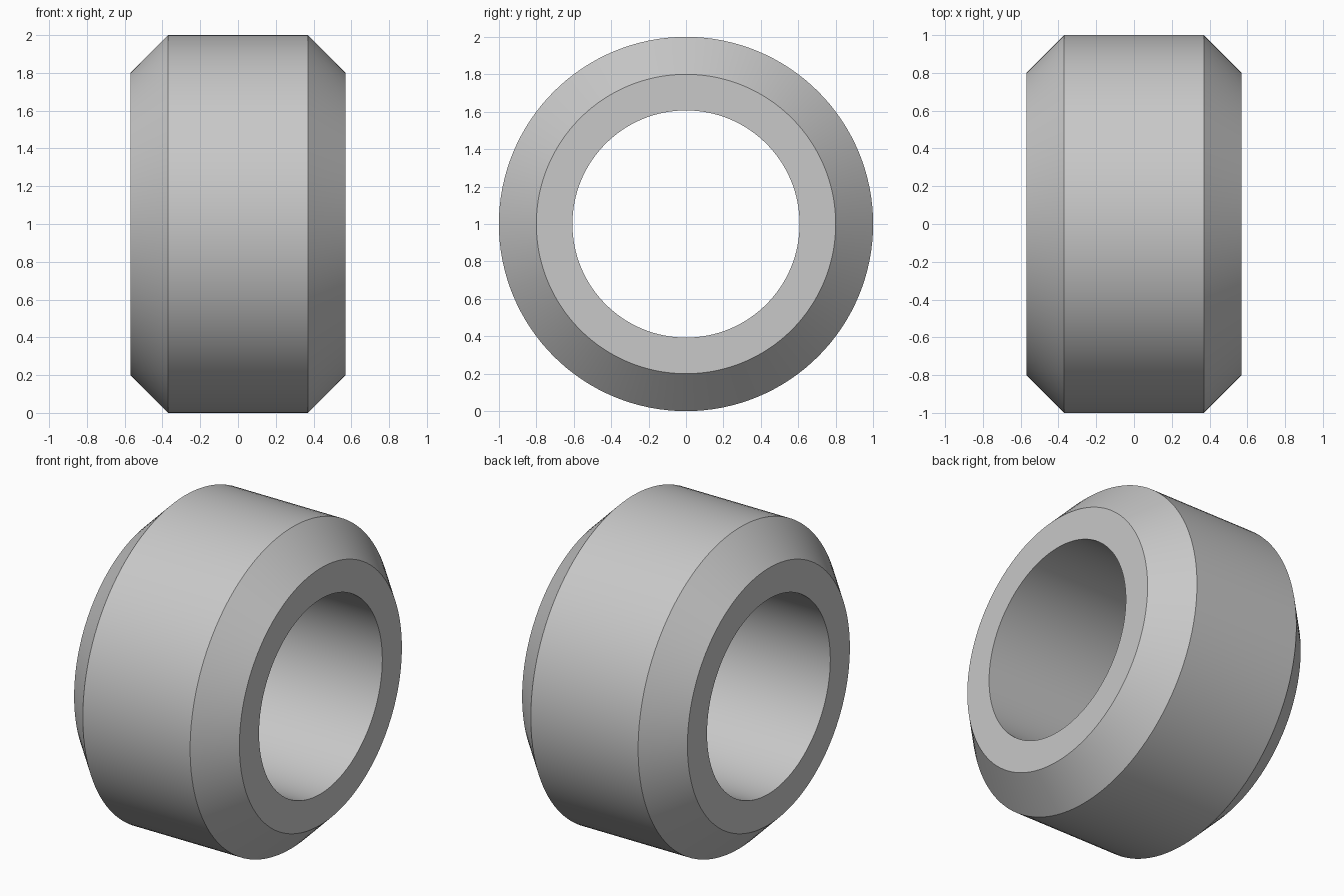
import bpy
import bmesh
from math import cos, sin, tau, radians

cube = bpy.data.objects.get("Cube")
if cube:
    bpy.data.objects.remove(cube, do_unlink=True)

SEGMENTS = 128
HALF_WIDTH, HALF_TREAD = 0.57, 0.37
OUTER, SHOULDER, BORE = 1.0, 0.8, 0.607

# Plain grey material
grey = bpy.data.materials.new("plain grey")
grey.use_nodes = True
colour = (0.58, 0.58, 0.58, 1)
grey.diffuse_color = colour
grey.node_tree.nodes["Principled BSDF"].inputs["Base Color"].default_value = colour

# Closed cross-section (x, radius): chamfered outside, straight bore
half = [(HALF_WIDTH, BORE), (HALF_WIDTH, SHOULDER), (HALF_TREAD, OUTER)]
profile = half + [(-x, r) for x, r in reversed(half)]

# Sweep the section around the x axis
bm = bmesh.new()
rings = []
for x, r in profile:
    angles = [tau * i / SEGMENTS for i in range(SEGMENTS)]
    rings.append([bm.verts.new((x, r * cos(a), r * sin(a))) for a in angles])
for k, ring in enumerate(rings):
    following = rings[(k + 1) % len(rings)]
    for i in range(SEGMENTS):
        j = (i + 1) % SEGMENTS
        bm.faces.new((ring[i], ring[j], following[j], following[i]))
bmesh.ops.recalc_face_normals(bm, faces=bm.faces)

mesh = bpy.data.meshes.new("chamfered_ring")
bm.to_mesh(mesh)
bm.free()
mesh.materials.append(grey)

# Stand the ring on the ground and smooth the round faces
ring_object = bpy.data.objects.new("chamfered_ring", mesh)
ring_object.location.z = OUTER
bpy.context.collection.objects.link(ring_object)
bpy.ops.object.select_all(action="DESELECT")
ring_object.select_set(True)
bpy.context.view_layer.objects.active = ring_object
bpy.ops.object.shade_smooth_by_angle(angle=radians(30))
